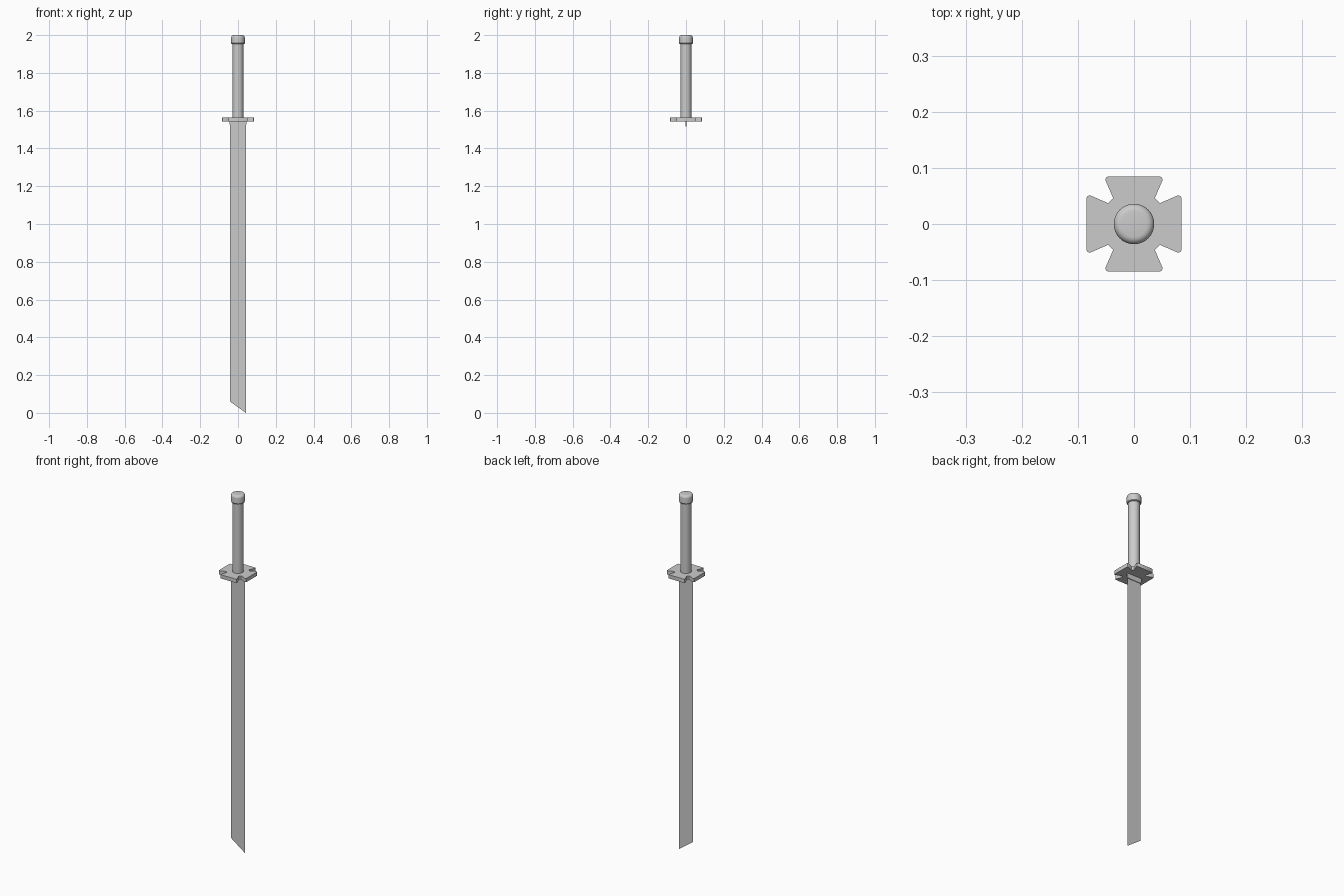
import bpy, bmesh, math
from mathutils import Vector

if "Cube" in bpy.data.objects:
    bpy.data.objects.remove(bpy.data.objects["Cube"])


def finish(name, bm, smooth=False):
    bmesh.ops.recalc_face_normals(bm, faces=bm.faces)
    me = bpy.data.meshes.new(name)
    bm.to_mesh(me)
    bm.free()
    ob = bpy.data.objects.new(name, me)
    bpy.context.collection.objects.link(ob)
    if smooth:
        bpy.ops.object.select_all(action='DESELECT')
        ob.select_set(True)
        bpy.context.view_layer.objects.active = ob
        bpy.ops.object.shade_smooth_by_angle(angle=math.radians(35))
    return ob


def lathe(name, profile, sides=32):
    # Spin a (radius, z) profile about the z axis
    bm = bmesh.new()
    verts = [bm.verts.new((r, 0, z)) for r, z in profile]
    edges = [bm.edges.new(p) for p in zip(verts, verts[1:])]
    bmesh.ops.spin(bm, geom=verts + edges, cent=(0, 0, 0), axis=(0, 0, 1),
                   angle=math.tau, steps=sides)
    bmesh.ops.remove_doubles(bm, verts=bm.verts, dist=1e-5)
    return finish(name, bm, True)


# Blade: a flat sheet with a slanted tip
bm = bmesh.new()
outline = [(-0.042, 0.06), (0.042, 0.0), (0.042, 1.545), (-0.042, 1.545)]
bm.faces.new([bm.verts.new((x, 0, z)) for x, z in outline])
finish("blade", bm)

# Blade collar: thin wedge below the guard
bm = bmesh.new()
bmesh.ops.create_cube(bm, size=1)
for v in bm.verts:
    top = v.co.z > 0
    v.co = Vector((v.co.x * (0.092 if top else 0.085), v.co.y * 0.007,
                   1.546 if top else 1.516))
finish("blade_collar", bm)

# Guard: four flared arms, one arm outline repeated round the centre
arm = [(0.046, -0.037), (0.078, -0.051), (0.083, -0.050), (0.085, -0.046),
       (0.085, 0.046), (0.083, 0.050), (0.078, 0.051), (0.046, 0.037)]
bm = bmesh.new()
ring = []
for k in range(4):
    c, s = round(math.cos(k * math.pi / 2)), round(math.sin(k * math.pi / 2))
    ring += [bm.verts.new((x * c - y * s, x * s + y * c, 1.543)) for x, y in arm]
face = bm.faces.new(ring)
ext = bmesh.ops.extrude_face_region(bm, geom=[face])
bmesh.ops.translate(bm, vec=(0, 0, 0.021),
                    verts=[g for g in ext["geom"] if isinstance(g, bmesh.types.BMVert)])
guard = finish("guard", bm, True)

# Grip
lathe("grip", [(0, 1.555), (0.029, 1.555), (0.029, 1.96), (0, 1.96)])

# Pommel cap with rounded rims
r, rim = 0.036, 0.013
top = [(r - rim + rim * math.cos(a), 2.0 - rim + rim * math.sin(a))
       for a in (i * math.pi / 10 for i in range(6))]
lathe("pommel_cap", [(0, 1.953), (0.033, 1.953), (r, 1.957)] + top + [(0, 2.0)])
